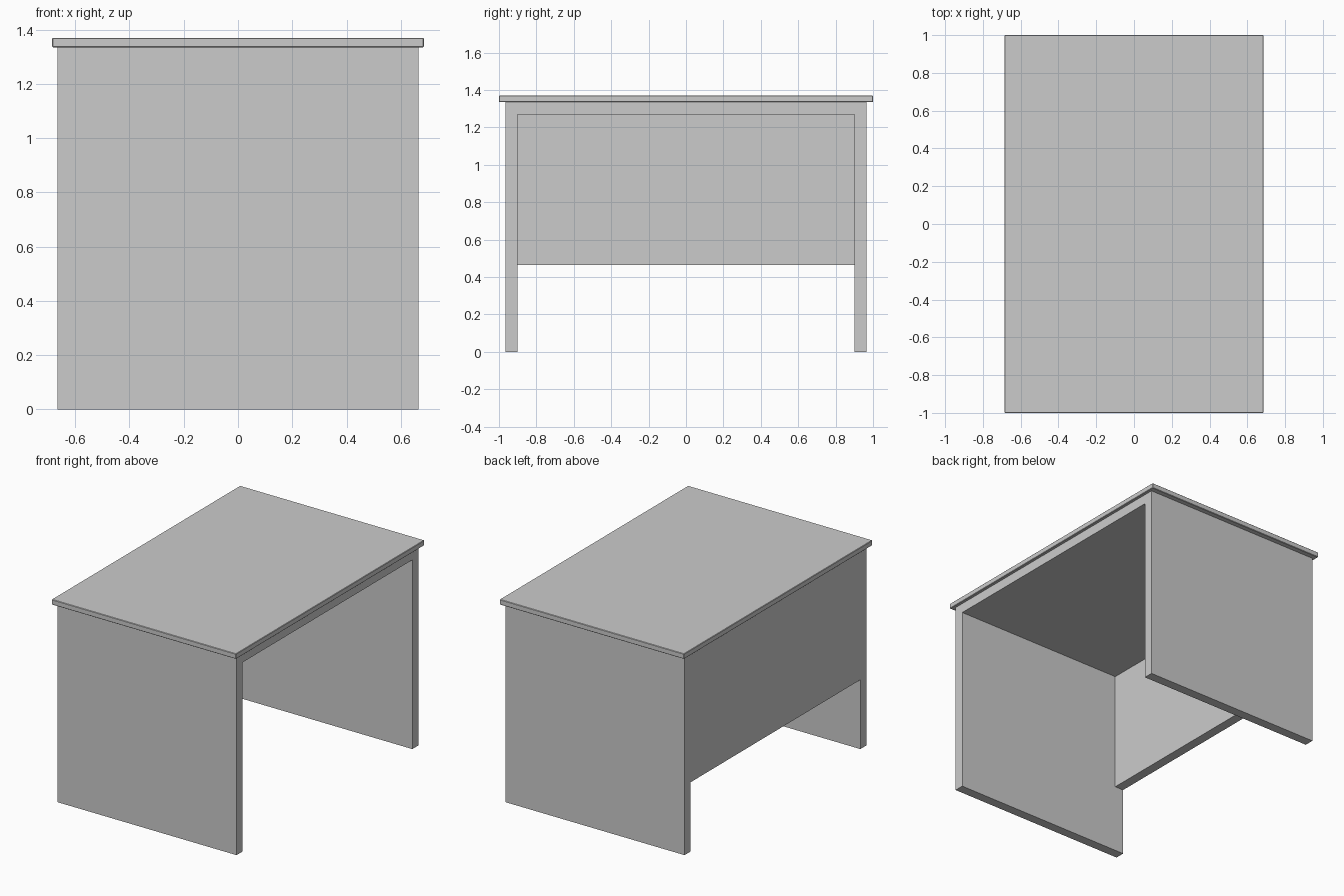
import bpy

if "Cube" in bpy.data.objects:
    bpy.data.objects.remove(bpy.data.objects["Cube"])


def box(name, lo, hi, bevel=0.0):
    """Axis-aligned box between two corners, with an optional small edge bevel."""
    size = [b - a for a, b in zip(lo, hi)]
    centre = [(a + b) / 2 for a, b in zip(lo, hi)]
    bpy.ops.mesh.primitive_cube_add(size=1, location=centre)
    ob = bpy.context.object
    ob.name = name
    ob.scale = size
    bpy.ops.object.transform_apply(location=False, rotation=False, scale=True)
    if bevel:
        mod = ob.modifiers.new("edge_bevel", 'BEVEL')
        mod.width = bevel
        mod.segments = 1
    return ob


def cut(target, cutter):
    mod = target.modifiers.new(cutter.name, 'BOOLEAN')
    mod.operation = 'DIFFERENCE'
    mod.solver = 'EXACT'
    mod.object = cutter
    cutter.hide_render = True
    cutter.hide_set(True)


X, Y = 0.665, 0.965      # half size of the frame
T = 0.065                # board thickness
FRAME_TOP = 1.335

# Overhanging desk top
box("desk_top", (-0.685, -1.0, FRAME_TOP), (0.685, 1.0, 1.37), bevel=0.003)

# One-piece frame: two end panels, under-top board and modesty panel
frame = box("desk_frame", (-X, -Y, 0), (X, Y, FRAME_TOP))

# Knee space, open on the sitter's side
cut(frame, box("knee_space_cutter",
               (-X + T, -Y + T, -0.1), (X + 0.1, Y - T, FRAME_TOP - T)))

# Gap below the modesty panel
cut(frame, box("lower_gap_cutter",
               (-X - 0.1, -Y + T, -0.2), (0, Y - T, 0.465)))
